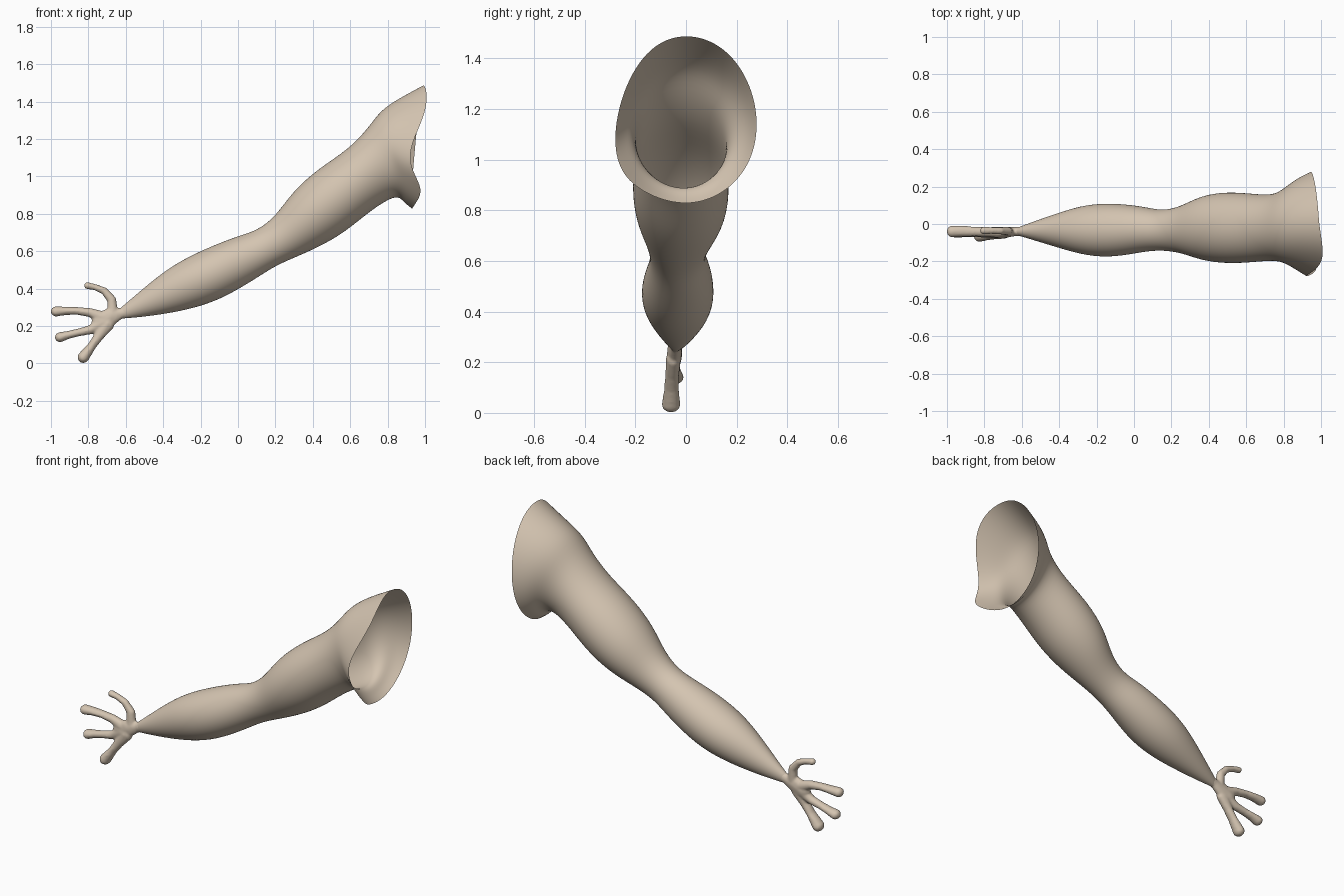
import bpy, bmesh, math
from mathutils import Vector, Matrix

skin = bpy.data.materials.new("warm_tan_skin")
skin.diffuse_color = (0.66, 0.555, 0.44, 1)


def finish(bm, name):
    bmesh.ops.recalc_face_normals(bm, faces=bm.faces)
    mesh = bpy.data.meshes.new(name)
    bm.to_mesh(mesh)
    bm.free()
    mesh.materials.append(skin)
    for p in mesh.polygons:
        p.use_smooth = True
    ob = bpy.data.objects.new(name, mesh)
    bpy.context.collection.objects.link(ob)
    return ob


# Arm: lofted sections (top x, top z, bottom x, bottom z, y min, y max, rim waviness)
sections = [
    (-.63, .295, -.62, .24, -.060, -.020, 0),
    (-.56, .355, -.52, .247, -.085, .012, 0),
    (-.42, .475, -.36, .268, -.132, .065, 0),
    (-.30, .555, -.20, .303, -.172, .107, 0),
    (-.15, .625, -.06, .358, -.180, .113, 0),
    (.00, .683, .10, .455, -.148, .095, 0),
    (.10, .710, .20, .522, -.140, .070, 0),
    (.20, .785, .32, .572, -.155, .095, 0),
    (.29, .920, .44, .625, -.197, .155, 0),
    (.43, 1.045, .57, .698, -.215, .175, 0),
    (.59, 1.145, .70, .808, -.205, .162, 0),
    (.70, 1.265, .80, .874, -.195, .155, 0),
    (.76, 1.355, .86, .895, -.210, .195, 0),
    (.86, 1.42, .89, .855, -.240, .245, .5),
    (.99, 1.49, .93, .825, -.282, .282, 1),
]
N = 24
bm = bmesh.new()
rings = []
for tx, tz, bx, bz, y0, y1, wave in sections:
    ring = []
    for i in range(N):
        a = 2 * math.pi * i / N
        c, s = math.cos(a), math.sin(a)
        x = (tx + bx) / 2 + c * (tx - bx) / 2
        z = (tz + bz) / 2 + c * (tz - bz) / 2
        y = (y0 + y1) / 2 + s * (y1 - y0) / 2
        # The open shoulder edge dips in at the sides and sags lower in front
        front, back = max(0, -s), max(0, s)
        x -= wave * (.05 * front * math.cos(4 * (c - .12)) + .015 * back)
        z -= wave * (.08 * front + .02 * back) * s * s
        ring.append(bm.verts.new((x, y, z)))
    rings.append(ring)
for r0, r1 in zip(rings, rings[1:]):
    for i in range(N):
        j = (i + 1) % N
        bm.faces.new((r0[i], r0[j], r1[j], r1[i]))
arm = finish(bm, "arm")
sub = arm.modifiers.new("smooth_surface", 'SUBSURF')
sub.levels = sub.render_levels = 2

# Hand: chains of (x, y, z, radius, thickness in y) merged into one skin
chains = [
    # wrist and palm
    [(-.57, -.04, .285, .037, .030), (-.63, -.04, .266, .029, .024),
     (-.69, -.045, .245, .050, .030), (-.735, -.045, .225, .050, .030)],
    # thumb
    [(-.67, -.042, .27, .030, .026), (-.675, -.038, .34, .025, .023),
     (-.715, -.036, .388, .020, .020), (-.765, -.035, .408, .017, .019),
     (-.805, -.035, .416, .019, .021)],
    # upper finger
    [(-.72, -.045, .245, .034, .030), (-.79, -.042, .272, .025, .026),
     (-.86, -.040, .281, .021, .027), (-.92, -.038, .281, .023, .030),
     (-.974, -.040, .278, .028, .032)],
    # middle finger
    [(-.72, -.048, .22, .036, .030), (-.79, -.048, .18, .025, .026),
     (-.86, -.045, .164, .021, .026), (-.91, -.042, .152, .022, .030),
     (-.952, -.042, .140, .028, .034)],
    # lower finger
    [(-.70, -.050, .21, .040, .030), (-.745, -.055, .145, .027, .028),
     (-.78, -.057, .095, .023, .030), (-.827, -.059, .033, .032, .038)],
]
bm = bmesh.new()
for chain in chains:
    for p, q in zip(chain, chain[1:]):
        for k in range(9):
            t = k / 8
            x, y, z, r, ry = [u + (v - u) * t for u, v in zip(p, q)]
            bmesh.ops.create_icosphere(
                bm, subdivisions=2, radius=1,
                matrix=Matrix.Translation((x, y, z)) @ Matrix.Diagonal((r, ry, r, 1)))
hand = finish(bm, "hand")
rem = hand.modifiers.new("merge", 'REMESH')
rem.mode = 'VOXEL'
rem.voxel_size = .006
rem.use_smooth_shade = True
sm = hand.modifiers.new("soften", 'SMOOTH')
sm.factor = .5
sm.iterations = 6
